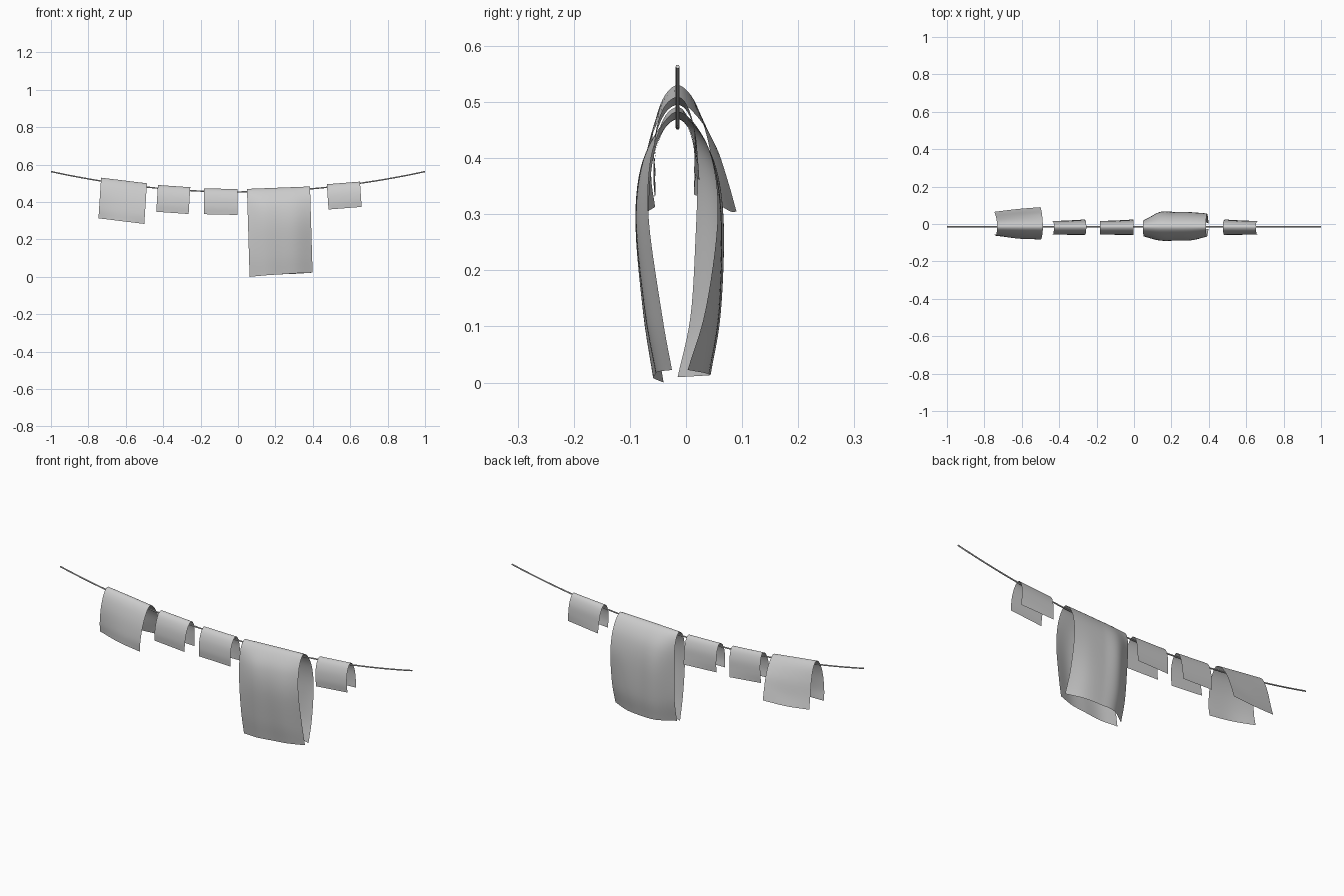
import bpy, bmesh

ROPE_Y = -0.015


def spline(pts, t):
    """Catmull-Rom through tuples, t in 0..1."""
    n = len(pts) - 1
    f = min(max(t, 0), 1) * n
    i = min(int(f), n - 1)
    u = f - i
    b, c = pts[i], pts[i + 1]
    a = pts[i - 1] if i > 0 else tuple(2 * p - q for p, q in zip(b, c))
    d = pts[i + 2] if i + 2 <= n else tuple(2 * q - p for p, q in zip(b, c))
    return tuple(0.5 * (2 * q + (r - p) * u + (2 * p - 5 * q + 4 * r - s) * u * u
                        + (3 * q - p - 3 * r + s) * u ** 3)
                 for p, q, r, s in zip(a, b, c, d))


def cloth(name, x0, x1, z0, z1, length, shift, columns, nu=16, nv=40):
    """Sheet folded over the rope; columns are (y, drop) profiles from left to right."""
    bm = bmesh.new()
    grid = []
    for i in range(nu + 1):
        u = i / nu
        row = []
        for j in range(nv + 1):
            y, d = spline([spline(c, j / nv) for c in columns], u)
            row.append(bm.verts.new((x0 + (x1 - x0) * u + shift * d, y,
                                     z0 + (z1 - z0) * u - length * d)))
        grid.append(row)
    for i in range(nu):
        for j in range(nv):
            bm.faces.new((grid[i][j], grid[i + 1][j], grid[i + 1][j + 1], grid[i][j + 1]))
    me = bpy.data.meshes.new(name)
    bm.to_mesh(me)
    bm.free()
    me.shade_smooth()
    ob = bpy.data.objects.new(name, me)
    bpy.context.collection.objects.link(ob)


# sagging rope
cu = bpy.data.curves.new("rope", 'CURVE')
cu.dimensions = '3D'
cu.bevel_depth = 0.0035
cu.bevel_resolution = 2
cu.use_fill_caps = True
sp = cu.splines.new('POLY')
sp.points.add(40)
for k, p in enumerate(sp.points):
    x = -1 + k / 20
    p.co = (x, ROPE_Y, 0.454 + 0.109 * x * x, 1)
bpy.context.collection.objects.link(bpy.data.objects.new("rope", cu))

# small cloths
small_l = [(-.054, 1), (-.057, .7), (-.051, .36), (-.036, .1), (-.015, 0),
           (.001, .1), (.013, .36), (.016, .7), (.014, 1)]
small_r = [(-.056, 1), (-.058, .7), (-.052, .36), (-.036, .1), (-.015, 0),
           (.003, .1), (.016, .36), (.021, .7), (.024, 1)]
cloth("small_cloth_left", -.428, -.255, .491, .479, .143, -.009, [small_l, small_r])
cloth("small_cloth_middle", -.183, -.003, .473, .469, .138, 0, [small_l, small_r])
cloth("small_cloth_right", .475, .652, .495, .509, .135, .009, [small_r, small_l])

# medium flared cloth
cloth("medium_cloth", -.732, -.487, .530, .500, .217, -.014, [
    [(-.055, 1), (-.062, .75), (-.059, .4), (-.042, .12), (-.015, 0),
     (.014, .12), (.036, .4), (.052, .75), (.065, 1)],
    [(-.077, 1), (-.077, .75), (-.066, .4), (-.044, .12), (-.015, 0),
     (.018, .12), (.047, .4), (.066, .75), (.080, .97)],
    [(-.080, 1), (-.082, .75), (-.069, .4), (-.045, .12), (-.015, 0),
     (.020, .12), (.053, .36), (.074, .64), (.090, .9)]])

# large towel with edges curling inwards
cloth("large_towel", .048, .385, .470, .483, .470, .014, [
    [(-.040, 1), (-.058, .75), (-.067, .45), (-.062, .2), (-.045, .06), (-.015, 0),
     (.010, .06), (.020, .2), (.017, .45), (.008, .75), (-.015, .98)],
    [(-.058, .99), (-.075, .75), (-.088, .42), (-.080, .2), (-.050, .06), (-.015, 0),
     (.022, .06), (.052, .2), (.064, .42), (.057, .75), (.038, .98)],
    [(-.055, .985), (-.074, .75), (-.089, .42), (-.080, .2), (-.050, .06), (-.015, 0),
     (.022, .06), (.052, .2), (.064, .42), (.060, .75), (.042, .985)],
    [(-.050, .98), (-.070, .75), (-.087, .42), (-.078, .2), (-.049, .06), (-.015, 0),
     (.022, .06), (.051, .2), (.063, .42), (.056, .75), (.034, .985)],
    [(-.025, .98), (-.042, .78), (-.066, .42), (-.064, .2), (-.044, .06), (-.015, 0),
     (.020, .06), (.048, .2), (.056, .42), (.035, .75), (.003, .98)]],
    nu=32, nv=60)
